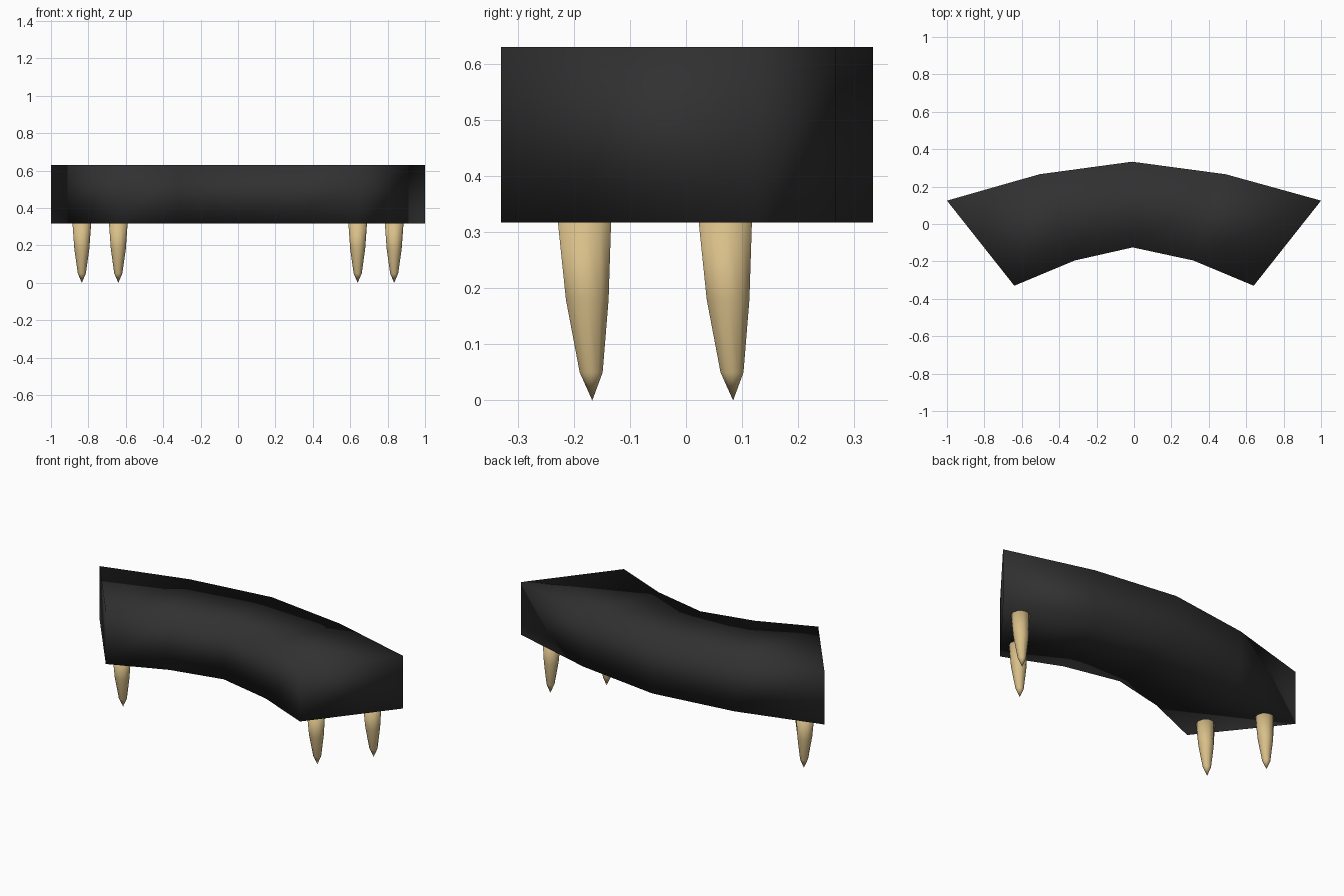
import bpy, bmesh, math

if "Cube" in bpy.data.objects:
    bpy.data.objects.remove(bpy.data.objects["Cube"])

def material(name, rgb):
    m = bpy.data.materials.new(name)
    m.diffuse_color = (*rgb, 1)
    m.use_nodes = True
    m.node_tree.nodes["Principled BSDF"].inputs["Base Color"].default_value = m.diffuse_color
    return m

black = material("black upholstery", (0.03, 0.03, 0.03))
wood = material("pale wood", (0.69, 0.52, 0.25))

def add_object(name, bm, mat):
    bmesh.ops.recalc_face_normals(bm, faces=bm.faces)
    for f in bm.faces:
        f.smooth = True
    me = bpy.data.meshes.new(name)
    bm.to_mesh(me)
    bm.free()
    me.materials.append(mat)
    ob = bpy.data.objects.new(name, me)
    bpy.context.collection.objects.link(ob)
    return ob

# Curved seat: a square section carried along five stations
back = [(-1, .125), (-.505, .266), (-.01, .333), (.49, .266), (1, .125)]
front = [(-.64, -.33), (-.317, -.195), (-.007, -.125), (.317, -.195), (.64, -.33)]
BOTTOM, TOP = 0.317, 0.63
bm = bmesh.new()
rings = []
for (bx, by), (fx, fy) in zip(back, front):
    rings.append([bm.verts.new(p) for p in (
        (fx, fy, BOTTOM), (fx, fy, TOP), (bx, by, TOP), (bx, by, BOTTOM))])
for a, b in zip(rings, rings[1:]):
    for i in range(4):
        j = (i + 1) % 4
        bm.faces.new((a[i], a[j], b[j], b[i]))
bm.faces.new(rings[0])
bm.faces.new(rings[-1])
add_object("curved_seat", bm, black)

# Tapered legs: (height, radius, y drift of the centre), ending in a point
PROFILE = [(0.32, .05, -.014), (0.18, .040, -.009), (0.05, .0215, -.002)]
SIDES = 10

def leg(name, x, y):
    bm = bmesh.new()
    rings = []
    for z, r, dy in PROFILE:
        rings.append([bm.verts.new((x + r * math.cos(2 * math.pi * i / SIDES),
                                    y + dy + r * math.sin(2 * math.pi * i / SIDES), z))
                      for i in range(SIDES)])
    tip = bm.verts.new((x, y, 0))
    for i in range(SIDES):
        j = (i + 1) % SIDES
        for a, b in zip(rings, rings[1:]):
            bm.faces.new((a[i], a[j], b[j], b[i]))
        bm.faces.new((rings[-1][i], rings[-1][j], tip))
    bm.faces.new(rings[0])
    add_object(name, bm, wood)

for side, s in (("left", -1), ("right", 1)):
    leg(side + "_front_leg", s * .64, -.167)
    leg(side + "_back_leg", s * .835, .084)
